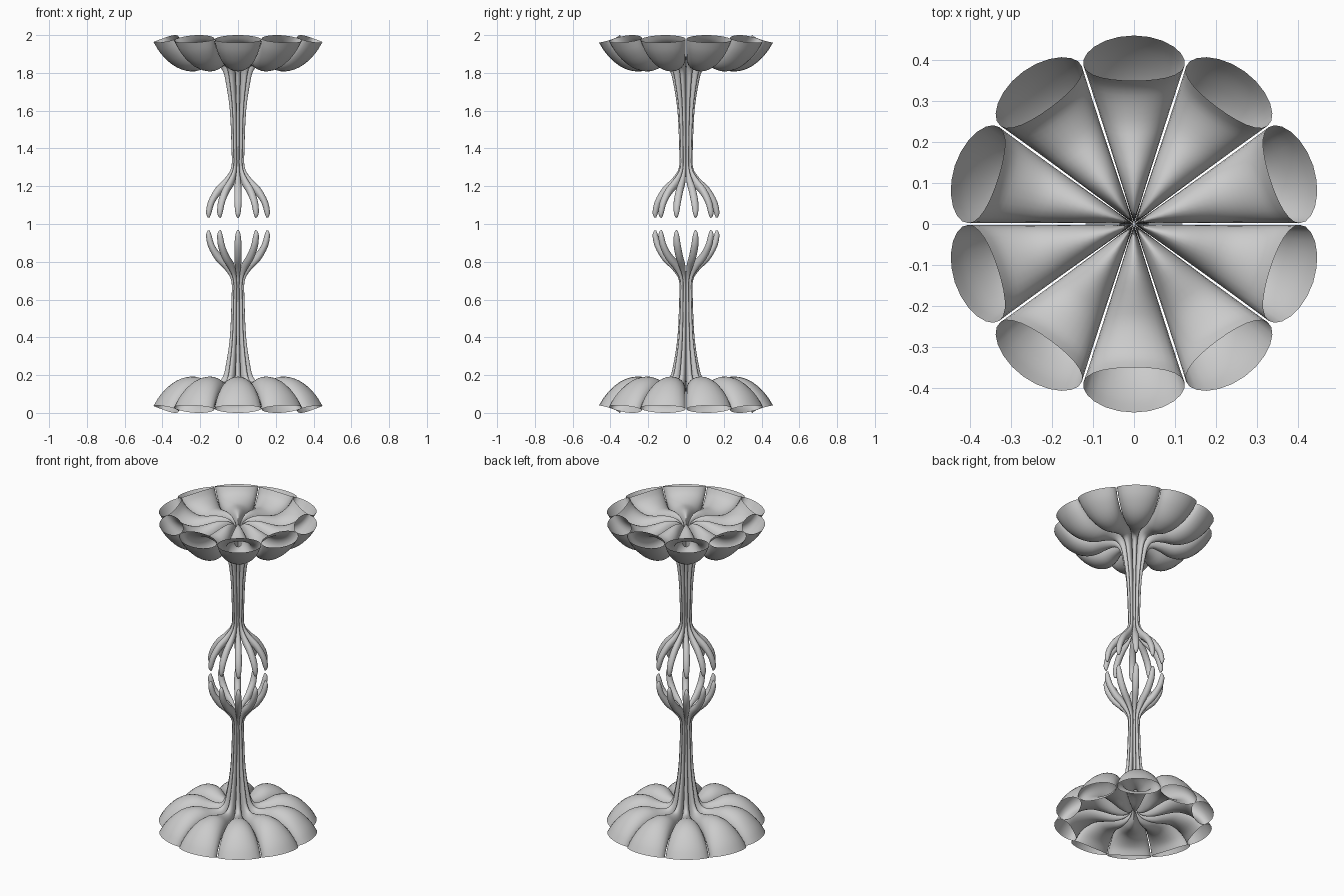
import bpy, bmesh, math

if "Cube" in bpy.data.objects:
    bpy.data.objects.remove(bpy.data.objects["Cube"])

# Stations along one tube of the lower half, from flared rim to finger tip:
# outer r, outer z, inner r, inner z, angular half-width (degrees)
STATIONS = [
    (.460, .040, .350, .000, 17.7),
    (.425, .095, .325, .030, 17.6),
    (.370, .150, .285, .050, 17.5),
    (.310, .183, .235, .060, 17.4),
    (.240, .192, .180, .052, 17.3),
    (.170, .172, .120, .042, 17.2),
    (.115, .165, .060, .050, 17.0),
    (.085, .190, .020, .085, 17.0),
    (.068, .250, .004, .170, 17.0),
    (.045, .400, .002, .350, 17.0),
    (.036, .600, .002, .600, 17.0),
    (.037, .700, .004, .720, 17.0),
    (.070, .755, .040, .790, 15.0),
    (.125, .810, .090, .835, 10.0),
    (.165, .880, .130, .885, 7.5),
    (.177, .940, .148, .940, 5.0),
    (.168, .965, .158, .967, 2.0),
]
SIDES, STEPS, COUNT = 24, 3, 10


def smooth_path(pts, steps):
    """Catmull-Rom interpolation through the stations."""
    out = []
    for i in range(len(pts) - 1):
        a, b = pts[max(i - 1, 0)], pts[i]
        c, d = pts[i + 1], pts[min(i + 2, len(pts) - 1)]
        for s in range(steps):
            t = s / steps
            out.append([.5 * (2 * q + (r - p) * t + (2 * p - 5 * q + 4 * r - w) * t * t
                              + (3 * q - p - 3 * r + w) * t ** 3)
                        for p, q, r, w in zip(a, b, c, d)])
    out.append(list(pts[-1]))
    return out


def add_tube(bm, path, heading, flip):
    """One horn-shaped tube squeezed into its wedge of the circle."""
    rings = []
    for ro, zo, ri, zi, width in path:
        ring = []
        for k in range(SIDES):
            t = 2 * math.pi * k / SIDES
            f = .5 + .5 * math.cos(t)
            r, z = ri + (ro - ri) * f, zi + (zo - zi) * f
            ang = heading + math.radians(width) * math.sin(t)
            ring.append(bm.verts.new((r * math.cos(ang), r * math.sin(ang),
                                      2 - z if flip else z)))
        rings.append(ring)
    for a, b in zip(rings, rings[1:]):
        for k in range(SIDES):
            n = (k + 1) % SIDES
            quad = (a[k], a[n], b[n], b[k])
            bm.faces.new(quad[::-1] if flip else quad)
    tip = rings[-1]
    bm.faces.new(tip[::-1] if flip else tip)


def build_half(name, flip):
    bm = bmesh.new()
    path = smooth_path(STATIONS, STEPS)
    for i in range(COUNT):
        add_tube(bm, path, math.radians(90 + i * 360 / COUNT), flip)
    bmesh.ops.recalc_face_normals(bm, faces=bm.faces)
    mesh = bpy.data.meshes.new(name)
    bm.to_mesh(mesh)
    bm.free()
    for p in mesh.polygons:
        p.use_smooth = True
    obj = bpy.data.objects.new(name, mesh)
    bpy.context.collection.objects.link(obj)


# Lower flower base with rising fingers, and its mirror image above
build_half("lower_flower_stem", False)
build_half("upper_flower_stem", True)
